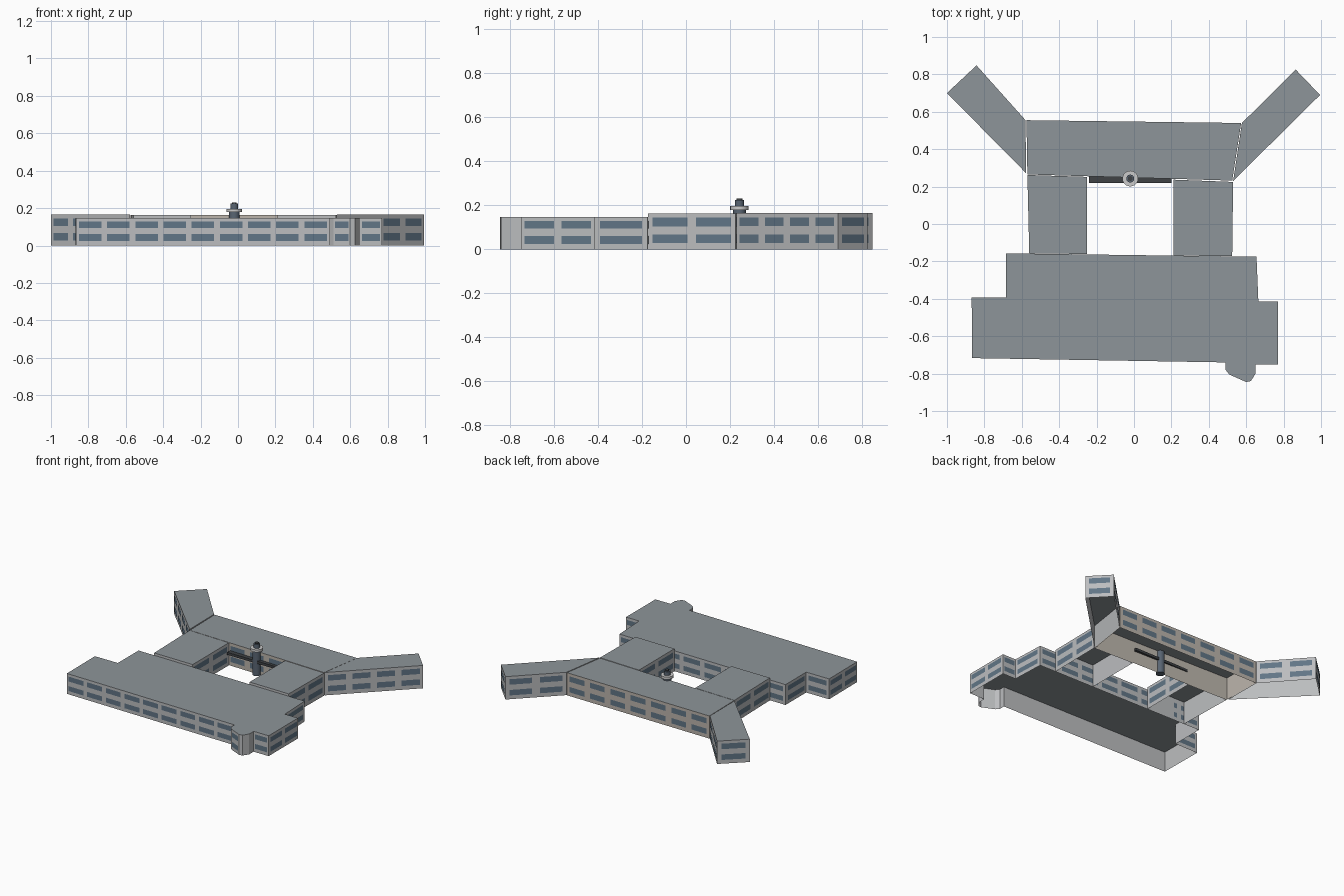
import bpy, math
from mathutils import Vector

if "Cube" in bpy.data.objects:
    bpy.data.objects.remove(bpy.data.objects["Cube"])


def material(name, rgb):
    m = bpy.data.materials.new(name)
    m.diffuse_color = (*rgb, 1)
    m.use_nodes = True
    m.node_tree.nodes["Principled BSDF"].inputs["Base Color"].default_value = m.diffuse_color
    return m


ROOF = material("roof_grey", (0.27, 0.30, 0.32))
WALL = material("wall_grey", (0.50, 0.51, 0.52))
BEIGE = material("wall_beige", (0.50, 0.46, 0.41))
GLASS = material("window_glass", (0.12, 0.18, 0.24))
DARK = material("dark_metal", (0.05, 0.055, 0.06))
STEEL = material("mast_steel", (0.10, 0.13, 0.17))
PALE = material("pale_disc", (0.62, 0.62, 0.60))


def mesh_object(name, verts, faces, mats, slots=None):
    me = bpy.data.meshes.new(name)
    me.from_pydata(verts, [], faces)
    for m in mats:
        me.materials.append(m)
    if slots:
        me.polygons.foreach_set("material_index", slots)
    me.update()
    ob = bpy.data.objects.new(name, me)
    bpy.context.collection.objects.link(ob)
    return ob


def building(name, outline, height, wall, fill):
    """Open-bottomed shell over a counter-clockwise outline, with two window rows."""
    n = len(outline)
    verts = [(x, y, z) for z in (0, height) for x, y in outline]
    faces = [(i, (i + 1) % n, n + (i + 1) % n, n + i) for i in range(n)]
    faces.append(tuple(range(n, 2 * n)))
    mesh_object(name, verts, faces, [wall, ROOF], [0] * n + [1])

    # Window panels sit just proud of every wall long enough to hold one
    wv, wf = [], []
    for i in range(n):
        a, b = Vector(outline[i]), Vector(outline[(i + 1) % n])
        d = b - a
        if d.length < 0.09:
            continue
        off = Vector((d.y, -d.x)).normalized() * 0.002
        count = max(1, int(d.length / 0.15))
        for c in range(count):
            p = a + d * ((c + 0.5 - fill / 2) / count) + off
            q = a + d * ((c + 0.5 + fill / 2) / count) + off
            for z0, z1 in ((0.17, 0.41), (0.64, 0.88)):
                k = len(wv)
                z0, z1 = z0 * height, z1 * height
                wv += [(*p, z0), (*q, z0), (*q, z1), (*p, z1)]
                wf.append((k, k + 1, k + 2, k + 3))
    mesh_object(name + "_windows", wv, wf, [GLASS])


# Front block with stepped ends and a small bay
building("front_block", [
    (-0.865, -0.717), (0.49, -0.74), (0.49, -0.78), (0.51, -0.805), (0.60, -0.845),
    (0.625, -0.84), (0.65, -0.80), (0.65, -0.75), (0.77, -0.75), (0.77, -0.415),
    (0.665, -0.415), (0.655, -0.175), (-0.685, -0.157), (-0.685, -0.393),
    (-0.868, -0.393)], 0.147, WALL, 0.8)

# Courtyard wings
building("left_wing", [(-0.56, -0.157), (-0.25, -0.160), (-0.25, 0.252), (-0.57, 0.262)],
         0.163, WALL, 0.8)
building("right_wing", [(0.21, -0.168), (0.525, -0.172), (0.53, 0.225), (0.21, 0.237)],
         0.163, WALL, 0.8)

# Rear block and its splayed arms
building("rear_block", [(-0.57, 0.265), (0.525, 0.232), (0.573, 0.54), (-0.575, 0.555)],
         0.163, BEIGE, 0.72)
building("left_arm", [(-1.0, 0.70), (-0.577, 0.272), (-0.58, 0.555), (-0.842, 0.848)],
         0.165, WALL, 0.74)
building("right_arm", [(0.53, 0.23), (0.995, 0.69), (0.865, 0.825), (0.577, 0.54)],
         0.165, WALL, 0.74)

# Canopy bar across the courtyard wall
bpy.ops.mesh.primitive_cube_add(size=1, location=(-0.02, 0.24, 0.10))
bar = bpy.context.object
bar.name = "canopy_bar"
bar.scale = (0.44, 0.04, 0.018)
bar.data.materials.append(DARK)


# Lookout mast: stacked round sections
def drum(name, radius, z0, z1, mat):
    bpy.ops.mesh.primitive_cylinder_add(vertices=24, radius=radius, depth=z1 - z0,
                                        location=(-0.02, 0.243, (z0 + z1) / 2))
    ob = bpy.context.object
    ob.name = name
    ob.data.materials.append(mat)
    bpy.ops.object.shade_smooth_by_angle(angle=math.radians(35))


drum("mast_shaft", 0.029, 0.0, 0.18, STEEL)
drum("mast_disc", 0.042, 0.178, 0.196, PALE)
drum("mast_cabin", 0.021, 0.196, 0.224, STEEL)
drum("mast_cap", 0.013, 0.224, 0.231, DARK)
